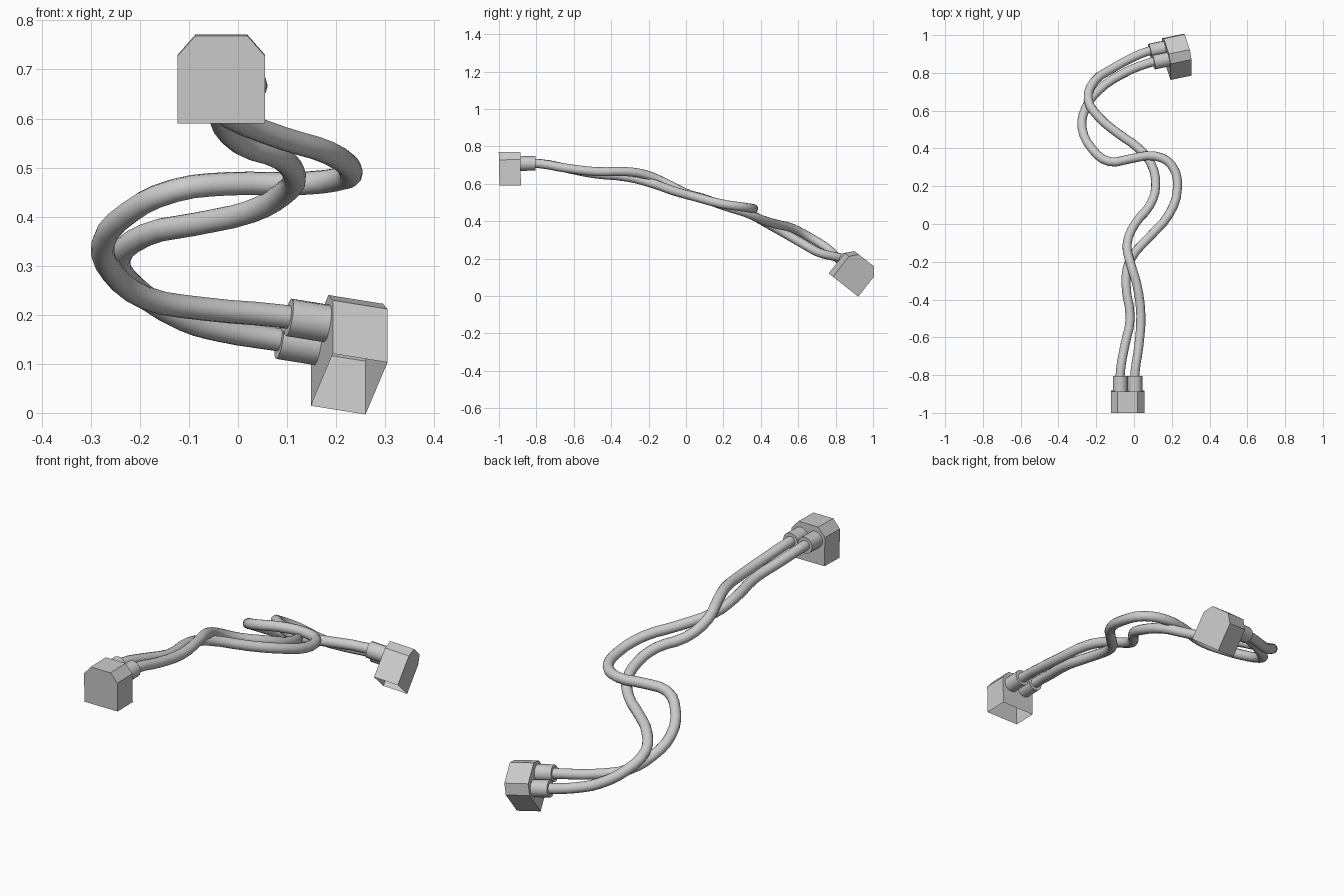
import bpy, bmesh, math
from mathutils import Matrix, Vector

if "Cube" in bpy.data.objects:
    bpy.data.objects.remove(bpy.data.objects["Cube"])


def frame(origin, out, up):
    """Matrix with local y along the cable exit and local z towards the bevelled top."""
    y = Vector(out).normalized()
    x = y.cross(Vector(up)).normalized()
    z = x.cross(y)
    m = Matrix((x, y, z)).transposed().to_4x4()
    m.translation = Vector(origin)
    return m


def mesh_object(name, bm, matrix):
    bmesh.ops.recalc_face_normals(bm, faces=bm.faces)
    me = bpy.data.meshes.new(name)
    bm.to_mesh(me)
    bm.free()
    ob = bpy.data.objects.new(name, me)
    ob.matrix_world = matrix
    bpy.context.collection.objects.link(ob)
    return ob


def housing(name, matrix, depth=0.115):
    """Bevelled connector shell, open at the bottom."""
    profile = [(-0.089, -0.116), (-0.089, 0.022), (-0.053, 0.063),
               (0.053, 0.063), (0.089, 0.022), (0.089, -0.116)]
    bm = bmesh.new()
    front = [bm.verts.new((x, -depth, z)) for x, z in profile]
    back = [bm.verts.new((x, 0, z)) for x, z in profile]
    bm.faces.new(front)
    bm.faces.new(back[::-1])
    for i in range(len(profile) - 1):
        bm.faces.new((front[i], front[i + 1], back[i + 1], back[i]))
    mesh_object(name, bm, matrix)


def sleeve(name, matrix, x):
    """Round collar where a cable leaves the housing."""
    bm = bmesh.new()
    bmesh.ops.create_cone(bm, cap_ends=True, segments=12, radius1=0.039,
                          radius2=0.039, depth=0.08)
    turn = Matrix.Translation((x, 0.04, 0)) @ Matrix.Rotation(math.pi / 2, 4, 'X')
    bm.transform(turn)
    ob = mesh_object(name, bm, matrix)
    bpy.ops.object.select_all(action='DESELECT')
    ob.select_set(True)
    bpy.context.view_layer.objects.active = ob
    bpy.ops.object.shade_smooth_by_angle(angle=math.radians(40))


def cable(name, points):
    """Round cable swept along a smooth path."""
    cu = bpy.data.curves.new(name, 'CURVE')
    cu.dimensions = '3D'
    cu.resolution_u = 3
    cu.bevel_depth = 0.024
    cu.bevel_resolution = 4
    cu.use_fill_caps = True
    sp = cu.splines.new('BEZIER')
    sp.bezier_points.add(len(points) - 1)
    for bp, p in zip(sp.bezier_points, points):
        bp.co = p
        bp.handle_left_type = bp.handle_right_type = 'AUTO'
    bpy.context.collection.objects.link(bpy.data.objects.new(name, cu))


# Two connectors, each with a pair of sleeves
ends = {
    "front": frame((-0.034, -0.885, 0.708), (0, 1, 0.02), (0, -0.02, 1)),
    "back": frame((0.171, 0.902, 0.159), (-0.967, -0.199, 0.155), (0, 0.616, 0.787)),
}
for end, m in ends.items():
    housing(end + "_connector_housing", m)
    for side, x in (("left", -0.039), ("right", 0.039)):
        sleeve(f"{end}_{side}_sleeve", m, x)

# Cable with the wide bends
cable("outer_cable", [
    (-0.073, -0.86, 0.708), (-0.072, -0.78, 0.708), (-0.05, -0.65, 0.685),
    (-0.02, -0.5, 0.655), (-0.043, -0.31, 0.635), (-0.02, -0.19, 0.605),
    (0.09, -0.06, 0.56), (0.185, 0.05, 0.53), (0.23, 0.19, 0.493),
    (0.2, 0.31, 0.475), (0.11, 0.36, 0.467), (-0.02, 0.345, 0.467),
    (-0.13, 0.33, 0.453), (-0.22, 0.395, 0.41), (-0.275, 0.51, 0.345),
    (-0.255, 0.615, 0.285), (-0.19, 0.705, 0.235), (-0.07, 0.79, 0.212),
    (0.09, 0.856, 0.197), (0.15, 0.868, 0.187)])

# Cable with the tighter bends
cable("inner_cable", [
    (0.005, -0.86, 0.708), (0.006, -0.78, 0.707), (0.025, -0.65, 0.685),
    (0.036, -0.48, 0.665), (0.015, -0.32, 0.665), (-0.015, -0.22, 0.65),
    (-0.037, -0.11, 0.605), (0.005, 0.0, 0.55), (0.085, 0.1, 0.52),
    (0.115, 0.2, 0.483), (0.09, 0.32, 0.445), (0.025, 0.4, 0.41),
    (-0.085, 0.48, 0.385), (-0.19, 0.57, 0.362), (-0.243, 0.66, 0.315),
    (-0.21, 0.755, 0.255), (-0.11, 0.825, 0.19), (-0.03, 0.87, 0.167),
    (0.07, 0.913, 0.151), (0.13, 0.926, 0.142)])
